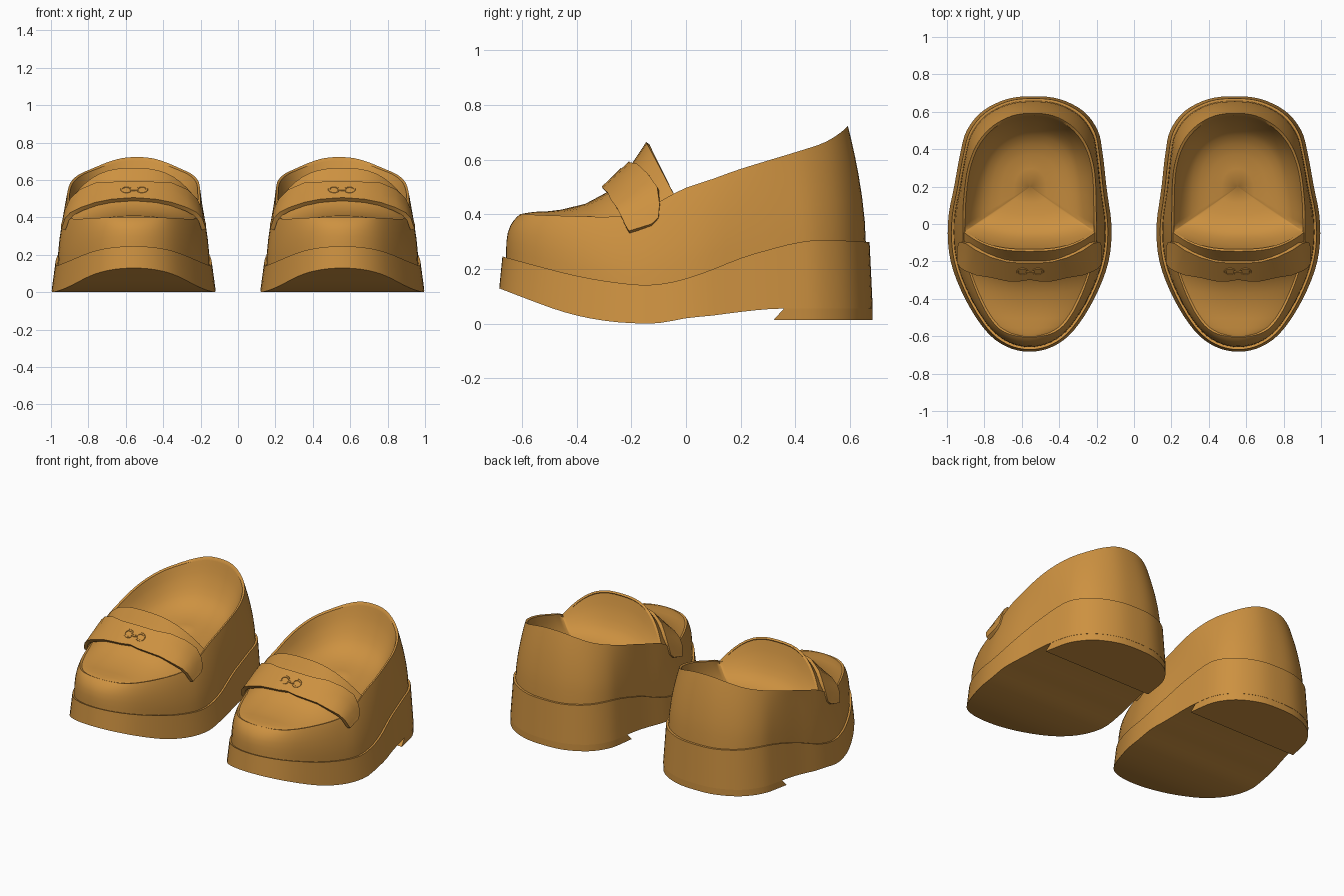
import bpy, bmesh, math
from mathutils import Matrix, Vector

if "Cube" in bpy.data.objects:
    bpy.data.objects.remove(bpy.data.objects["Cube"])

XC = 0.558   # centre line of the right shoe; the left one is mirrored
SUB = 4      # samples between outline points

leather = bpy.data.materials.new("tan leather")
leather.diffuse_color = (0.61, 0.285, 0.052, 1)
leather.use_nodes = True
leather.node_tree.nodes["Principled BSDF"].inputs["Base Color"].default_value = leather.diffuse_color


def interp(table, v):
    """Piecewise linear lookup in a sorted (key, value) table."""
    if v <= table[0][0]:
        return table[0][1]
    for (a, p), (b, q) in zip(table, table[1:]):
        if v <= b:
            return p + (q - p) * (v - a) / max(b - a, 1e-9)
    return table[-1][1]


def catmull(p, q, r, s, t):
    return 0.5 * (2 * q + (r - p) * t + (2 * p - 5 * q + 4 * r - s) * t * t + (3 * q - p - 3 * r + s) * t ** 3)


def smooth_table(tab):
    out, n = [], len(tab)
    for i in range(n - 1):
        a, b, c, d = (Vector(tab[min(max(j, 0), n - 1)]) for j in (i - 1, i, i + 1, i + 2))
        out += [tuple(catmull(a, b, c, d, k / 6)) for k in range(6)]
    return out + [tab[-1]]


def outline(half):
    """Closed smooth loop of (side offset, y) from a half outline, heel to toe."""
    pts = half + [(-x, y) for x, y in half[-2:0:-1]]
    n, out = len(pts), []
    for i in range(n):
        a, b, c, d = (Vector(pts[(i + j) % n]) for j in (-1, 0, 1, 2))
        out += [catmull(a, b, c, d, k / SUB) for k in range(SUB)]
    return out


def scaled(loop, sx, sy):
    return [Vector((p.x * sx, p.y * sy)) for p in loop]


def ring(loop, zf):
    """Place a loop in space, the heel leaning slightly inward."""
    return [(XC - 0.035 * max(0, p.y - 0.1) + p.x, p.y, zf(p.y) if callable(zf) else zf) for p in loop]


def finish(name, bm, thickness=0, angle=35):
    bmesh.ops.recalc_face_normals(bm, faces=bm.faces)
    me = bpy.data.meshes.new(name)
    bm.to_mesh(me)
    bm.free()
    me.materials.append(leather)
    ob = bpy.data.objects.new(name, me)
    bpy.context.collection.objects.link(ob)
    bpy.context.view_layer.objects.active = ob
    ob.select_set(True)
    if thickness:
        m = ob.modifiers.new("thickness", 'SOLIDIFY')
        m.thickness, m.offset = thickness, 0
    ob.modifiers.new("pair", 'MIRROR').use_mirror_merge = False
    for m in list(ob.modifiers):
        bpy.ops.object.modifier_apply(modifier=m.name)
    bpy.ops.object.shade_smooth_by_angle(angle=math.radians(angle))
    ob.select_set(False)


def skin(rings, closed=True):
    bm = bmesh.new()
    rows = [[bm.verts.new(p) for p in r] for r in rings]
    n = len(rows[0])
    for a, b in zip(rows, rows[1:]):
        for i in range(n if closed else n - 1):
            j = (i + 1) % n
            bm.faces.new((a[i], a[j], b[j], b[i]))
    return bm, rows


def loft(rings):
    """Skin stacked rings and close both ends with strips running across."""
    bm, rows = skin(rings)
    n = len(rows[0])
    for r in (rows[0], rows[-1]):
        for i in range(n // 2):
            strip = [r[i], r[i + 1], r[n - i - 1], r[(n - i) % n]]
            bm.faces.new(list(dict.fromkeys(strip)))
    return bm


# Outlines, heel to toe
sole_low = outline([(0, .683), (.14, .668), (.27, .603), (.35, .5), (.38, .38), (.407, .2), (.437, 0),
                    (.422, -.2), (.345, -.4), (.235, -.57), (.125, -.655), (0, -.683)])
sole_high = scaled(sole_low, .955, .983)
rim = outline([(0, .592), (.11, .578), (.21, .525), (.285, .44), (.33, .33), (.35, .2), (.357, 0),
               (.35, -.15), (.298, -.33), (.222, -.49), (.135, -.578), (0, -.605)])
base = scaled(sole_high, .972, .98)

# Heights along the shoe
sole_top = smooth_table([(-.68, .248), (-.4, .175), (-.2, .144), (-.1, .144), (0, .165), (.1, .2),
                         (.2, .24), (.3, .27), (.4, .295), (.5, .306), (.68, .298)])
sole_bottom = smooth_table([(-.685, .13), (-.5, .06), (-.4, .03), (-.3, .011), (-.2, .002), (-.1, .002),
                            (0, .02), (.1, .03), (.2, .043), (.35, .055), (.69, .055)])
rim_top = smooth_table([(-.61, .402), (-.5, .396), (-.25, .392), (-.15, .42), (-.04, .478), (0, .497),
                        (.1, .53), (.2, .566), (.4, .627), (.5, .66), (.56, .695), (.6, .73)])
z_top = lambda y: interp(sole_top, y)
z_bot = lambda y: interp(sole_bottom, y)
z_rim = lambda y: interp(rim_top, y)

# Platform sole
finish("platform_sole", loft([ring(sole_low, z_bot), ring(sole_high, z_top),
                              ring(scaled(sole_high, .93, .95), lambda y: z_top(y) - .002)]))

# Heel block, cut from the sole outline with an undercut breast
block = scaled(sole_low, .997, .998)
bm = loft([ring(block, .013), ring(block, .068)])
bmesh.ops.bisect_plane(bm, geom=bm.verts[:] + bm.edges[:] + bm.faces[:], plane_co=(0, .32, .013),
                       plane_no=(0, 1, -.9), clear_inner=True)
bmesh.ops.holes_fill(bm, edges=[e for e in bm.edges if e.is_boundary])
finish("heel_block", bm)

# Upper: outer wall curving in to the rim, then a short lining
rings = []
for h in (0, .2, .4, .6, .75, .86, .93, .97, 1):
    r = []
    for p, q in zip(base, rim):
        v = p.lerp(q, h ** (1.7 + 6 * max(0, -p.y - .25)))
        z0 = z_top(p.y) - .01
        x, y, _ = ring([v], 0)[0]
        r.append((x, y, z0 + (z_rim(q.y) - z0) * h))
    rings.append(r)
inner = scaled(rim, .965, .978)
rings += [ring(inner, lambda y: z_rim(y) - .004), ring(inner, .33)]
finish("shoe_upper", loft(rings), angle=50)

# Vamp and raised tongue: arched rows of (side y, centre y, centre z)
half = sorted((p.y, p.x) for p in rim[:len(rim) // 2 + 1])
spine = [(-.602, -.603, .393), (-.597, -.598, .395), (-.58, -.582, .398), (-.55, -.555, .402),
         (-.5, -.505, .404), (-.45, -.455, .41), (-.35, -.365, .432), (-.25, -.285, .475),
         (-.15, -.21, .555), (-.095, -.174, .608), (-.04, -.14, .66)]
rows = []
for ys, yc, zc in spine:
    w, zs, row = max(interp(half, ys) - .009, .004), z_rim(ys) - .013, []
    for k in range(-12, 13):
        u = math.sin(k / 12 * math.pi / 2)
        f = 1 - abs(u) ** 2.8
        row.append((XC + u * w, ys + (yc - ys) * f, zs + (zc - zs) * f))
    rows.append(row)
finish("vamp_and_tongue", skin(rows, False)[0], .014)

# Insole: a smooth bowl hung from the tongue edge and the heel rim
inside = ring(inner, lambda y: z_rim(y) - .006)
mid = len(inside) // 2
edge = [Vector(p) for p in rows[-1][::-1]]
edge += [Vector(p) for p in inside[mid:] + inside[:mid] if p[1] > -.025]
centre = Vector((XC - .003, .2, 0))
bowl = []
for s in (1, .98, .95, .91, .86, .8, .72, .6, .45, .25, .02):
    r = []
    for p in edge:
        q = centre.lerp(p, s)
        low = .37 + .1 * max(q.y, 0)
        r.append((q.x, q.y, low + (p.z - low) * s ** 5))
    bowl.append(r)
bm, vs = skin(bowl)
bm.faces.new(vs[-1])
for _ in range(8):
    bmesh.ops.smooth_vert(bm, verts=[v for r in vs[2:] for v in r], factor=.5, use_axis_z=True)
finish("insole", bm, 0, 80)

# Saddle strap: side offset, then front and back edge (y, z)
half_strap = [(0, -.29, .497, -.2, .585), (.06, -.3, .493, -.2, .584), (.12, -.298, .488, -.195, .581),
              (.2, -.28, .472, -.172, .577), (.28, -.268, .444, -.135, .542), (.33, -.25, .418, -.102, .494),
              (.357, -.235, .388, -.095, .435), (.368, -.22, .355, -.1, .385), (.376, -.208, .335, -.125, .36)]
cols = [(-a, *r) for a, *r in half_strap[:0:-1]] + half_strap
rows = [[(XC + x, y0 + (y1 - y0) * t, z0 + (z1 - z0) * t) for x, y0, z0, y1, z1 in cols]
        for t in (0, .33, .67, 1)]
finish("saddle_strap", skin(rows, False)[0], .024, 40)

# Small strap ornament: two open links joined by a bar
place = Matrix.Translation((XC - .003, -.253, .546)) @ Matrix.Rotation(math.radians(45), 4, 'X')
bm = bmesh.new()


def tube(path, radius):
    prev = None
    for i, p in enumerate(path):
        d = (path[min(i + 1, len(path) - 1)] - path[max(i - 1, 0)]).normalized()
        side = Vector((-d.y, d.x, 0))
        cur = [bm.verts.new(place @ (p + radius * (side * math.cos(a) + Vector((0, 0, math.sin(a))))))
               for a in (k * math.pi / 3 for k in range(6))]
        if prev:
            for k in range(6):
                bm.faces.new((prev[k], prev[(k + 1) % 6], cur[(k + 1) % 6], cur[k]))
        else:
            bm.faces.new(cur)
        prev = cur
    bm.faces.new(prev)


for s in (-1, 1):
    tube([Vector((s * (.042 - .026 * math.cos(a)), .022 * math.sin(a), 0))
          for a in (math.radians(30 + 25 * k) for k in range(13))], .008)
tube([Vector((-.022, 0, 0)), Vector((0, -.004, 0)), Vector((.022, 0, 0))], .008)
finish("strap_ornament", bm)
